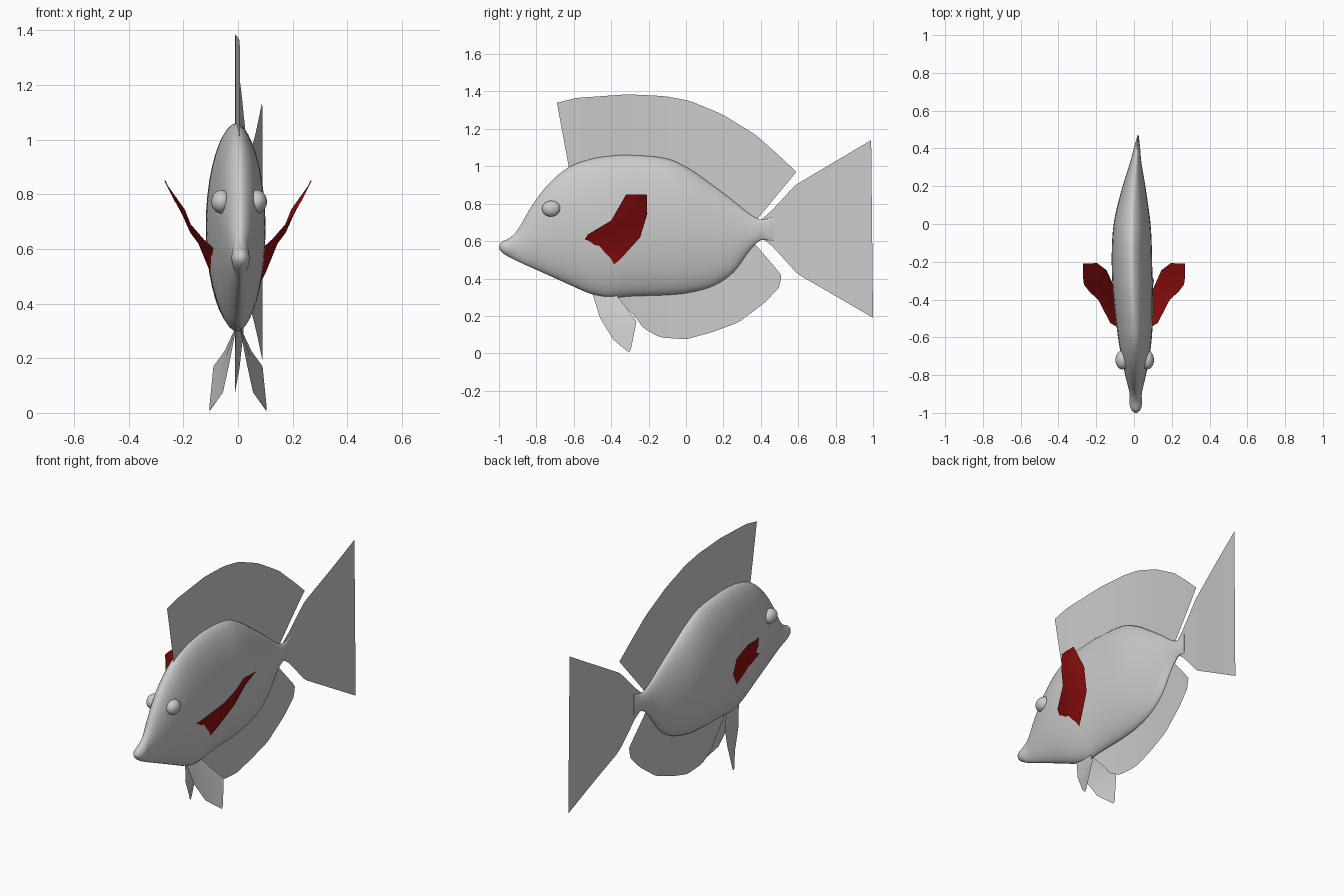
import bpy, math
from mathutils import Vector

if "Cube" in bpy.data.objects:
    bpy.data.objects.remove(bpy.data.objects["Cube"])


def interp(table, y, k):
    """Smooth cubic interpolation of column k of a table keyed by column 0."""
    n = len(table)
    i = 0
    while i < n - 2 and y > table[i + 1][0]:
        i += 1

    def slope(j):
        a, b = max(j - 1, 0), min(j + 1, n - 1)
        return (table[b][k] - table[a][k]) / (table[b][0] - table[a][0])
    h = table[i + 1][0] - table[i][0]
    t = (y - table[i][0]) / h
    return ((2*t**3 - 3*t**2 + 1) * table[i][k] + (t**3 - 2*t**2 + t) * h * slope(i)
            + (3*t**2 - 2*t**3) * table[i + 1][k] + (t**3 - t**2) * h * slope(i + 1))


# Sideways swimming bend of the whole fish: y, x
BEND = [(-1, .010), (-.6, .005), (-.25, -.010), (0, -.010), (.2, .0),
        (.45, .02), (.6, .036), (.8, .065), (1, .09)]


def bend(y):
    return interp(BEND, y, 1)


def make(name, verts, faces, angle=60, mat=None):
    me = bpy.data.meshes.new(name)
    me.from_pydata(verts, [], faces)
    ob = bpy.data.objects.new(name, me)
    bpy.context.collection.objects.link(ob)
    bpy.ops.object.select_all(action='DESELECT')
    ob.select_set(True)
    bpy.context.view_layer.objects.active = ob
    bpy.ops.object.shade_smooth_by_angle(angle=math.radians(angle))
    if mat:
        me.materials.append(mat)
    return ob


def grid(name, rows, angle=60, mat=None):
    """Open sheet through equally long rows of points."""
    n = len(rows[0])
    faces = [(r*n + c, r*n + c + 1, (r + 1)*n + c + 1, (r + 1)*n + c)
             for r in range(len(rows) - 1) for c in range(n - 1)]
    return make(name, [p for r in rows for p in r], faces, angle, mat)


def resample(pts, n):
    pts = [Vector(p) for p in pts]
    d = [0]
    for a, b in zip(pts, pts[1:]):
        d.append(d[-1] + (b - a).length)
    out = []
    for s in range(n + 1):
        t = d[-1] * s / n
        i = 0
        while i < len(pts) - 2 and t > d[i + 1]:
            i += 1
        out.append(pts[i].lerp(pts[i + 1], (t - d[i]) / (d[i + 1] - d[i])))
    return out


def median_fin(name, outer, inner, n=40, m=6):
    """Thin fin ruled between two (y, z) edges, following the body's bend."""
    a, b = resample(outer, n), resample(inner, n)
    rows = []
    for j in range(m + 1):
        pts = [p.lerp(q, j / m) for p, q in zip(a, b)]
        rows.append([(bend(p[0]), p[0], p[1]) for p in pts])
    return grid(name, rows)


# Body stations: y, top z, bottom z, half width
BODY = [(-1, .575, .56, .006), (-.985, .597, .54, .024), (-.95, .612, .517, .033),
        (-.9, .66, .492, .032), (-.83, .78, .46, .048), (-.74, .90, .42, .068),
        (-.63, .993, .37, .086), (-.51, 1.038, .318, .098), (-.41, 1.055, .297, .104),
        (-.3, 1.06, .305, .107), (-.1, 1.04, .312, .105), (.02, .985, .325, .095),
        (.155, .89, .365, .070), (.26, .81, .44, .046), (.34, .745, .55, .027),
        (.40, .715, .605, .017), (.47, .73, .60, .003)]
SEG, RINGS = 40, 70
verts = []
for r in range(RINGS + 1):
    y = -1 + 1.47 * (r / RINGS) ** 1.15
    top, bot, w = (interp(BODY, y, k) for k in (1, 2, 3))
    for s in range(SEG):
        a = 2 * math.pi * s / SEG
        sx = math.copysign(abs(math.sin(a)) ** 1.12, math.sin(a))
        verts.append((bend(y) + w * sx, y,
                      (top + bot) / 2 + (top - bot) / 2 * math.cos(a)))
faces = [(r*SEG + s, r*SEG + (s + 1) % SEG, (r + 1)*SEG + (s + 1) % SEG, (r + 1)*SEG + s)
         for r in range(RINGS) for s in range(SEG)]
faces += [tuple(range(SEG))[::-1], tuple(RINGS*SEG + s for s in range(SEG))]
make("body", verts, faces)

# Dorsal, anal and tail fins
median_fin("dorsal_fin",
           [(-.69, 1.34), (-.59, 1.365), (-.31, 1.385), (-.11, 1.375), (.02, 1.35),
            (.19, 1.28), (.37, 1.17), (.5, 1.055), (.59, .97)],
           [(-.62, .96), (-.45, 1.0), (-.2, 1.0), (.0, .95), (.2, .82), (.37, .705)])
median_fin("anal_fin",
           [(-.37, .30), (-.26, .18), (-.23, .135), (-.14, .085), (0, .075), (.13, .11),
            (.28, .165), (.42, .27), (.5, .355), (.51, .42), (.42, .525), (.36, .595)],
           [(-.3, .36), (-.1, .37), (.1, .40), (.2, .46), (.32, .6)])
median_fin("tail_fin",
           [(.38, .695), (.46, .765), (.585, .90), (.99, 1.14)],
           [(.38, .635), (.46, .575), (.595, .425), (1.0, .19)], 24, 10)

# Paired parts
red = bpy.data.materials.new("fin_red")
red.diffuse_color = (.30, .005, .005, 1)
red.use_nodes = True
red.node_tree.nodes["Principled BSDF"].inputs["Base Color"].default_value = red.diffuse_color
PECTORAL = [
    [(.08, -.55, .595), (.085, -.495, .565), (.085, -.44, .52), (.075, -.40, .46)],
    [(.125, -.525, .635), (.12, -.475, .61), (.12, -.405, .60), (.10, -.345, .51)],
    [(.19, -.40, .71), (.185, -.36, .69), (.175, -.31, .66), (.145, -.245, .62)],
    [(.235, -.36, .78), (.228, -.31, .77), (.215, -.26, .75), (.195, -.207, .745)],
    [(.265, -.32, .85), (.27, -.28, .85), (.27, -.24, .85), (.27, -.21, .85)]]
PELVIC = [
    [(.005, -.50, .32), (.005, -.44, .32), (.01, -.37, .31)],
    [(.03, -.46, .19), (.045, -.38, .205), (.05, -.305, .225)],
    [(.055, -.39, .075), (.078, -.32, .12), (.09, -.265, .17)],
    [(.103, -.318, .014), (.105, -.305, .005), (.105, -.295, .02)]]
for side, sx in (("right", 1), ("left", -1)):
    flip = lambda rows: [[(sx * x, y, z) for x, y, z in r] for r in rows]
    grid(side + "_pectoral_fin", flip(PECTORAL), 30, red)
    grid(side + "_pelvic_fin", flip(PELVIC))
    bpy.ops.mesh.primitive_uv_sphere_add(segments=24, ring_count=16, radius=1,
                                         location=(sx * .065 + .004, -.72, .773))
    eye = bpy.context.object
    eye.name = side + "_eye"
    eye.scale = (.037, .05, .043)
    bpy.ops.object.shade_smooth_by_angle()
